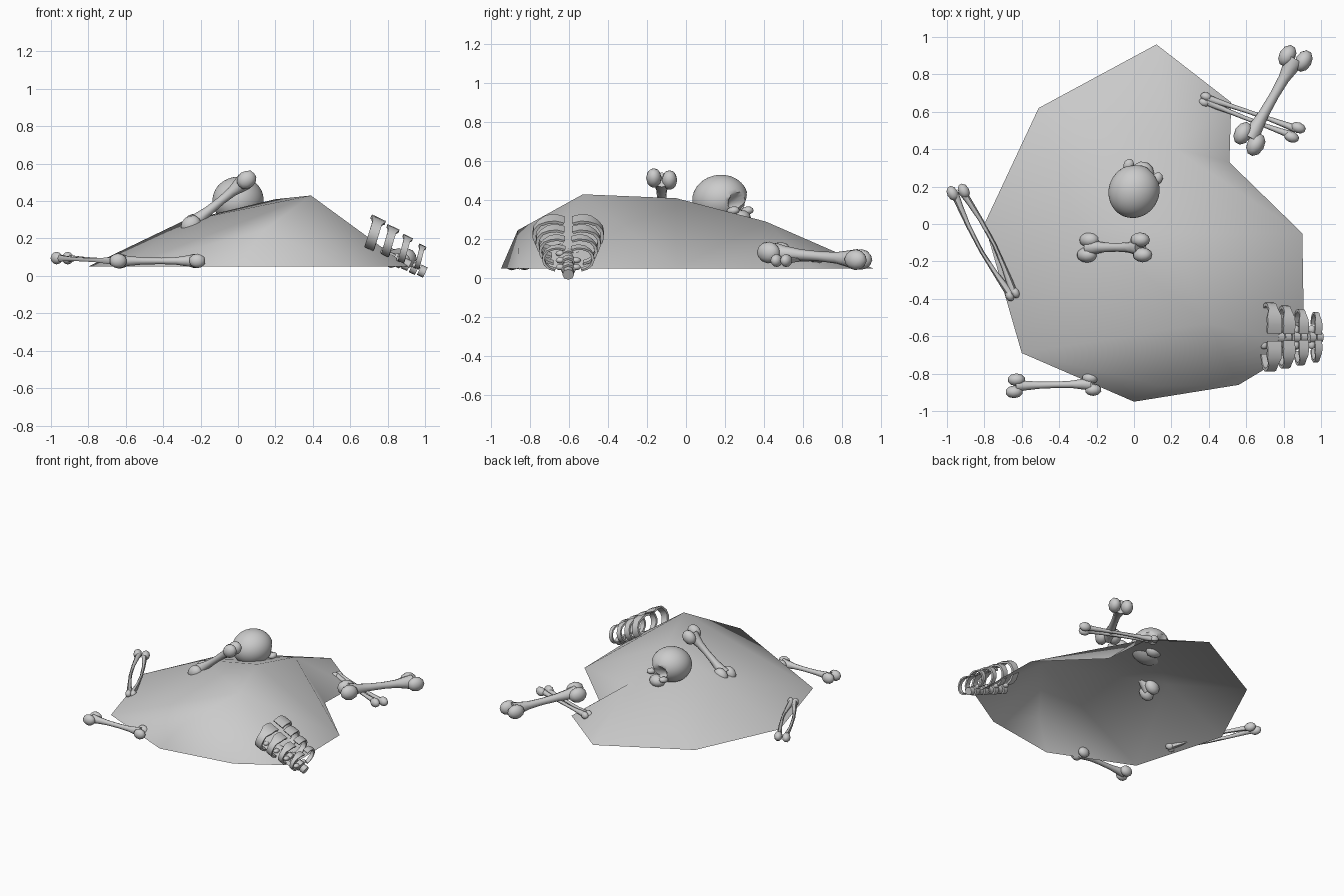
import bpy, bmesh, math
from mathutils import Vector, Matrix
from mathutils.geometry import delaunay_2d_cdt

cube = bpy.data.objects.get("Cube")
if cube:
    bpy.data.objects.remove(cube, do_unlink=True)

grey = bpy.data.materials.new("plain_grey")
grey.use_nodes = True
COLOUR = (0.6, 0.6, 0.6, 1)
grey.diffuse_color = COLOUR
grey.node_tree.nodes["Principled BSDF"].inputs["Base Color"].default_value = COLOUR


def finish(name, bm, sharp=None):
    """Turn a bmesh into a smooth-shaded object."""
    mesh = bpy.data.meshes.new(name)
    bm.to_mesh(mesh)
    bm.free()
    mesh.materials.append(grey)
    obj = bpy.data.objects.new(name, mesh)
    bpy.context.collection.objects.link(obj)
    mesh.shade_smooth()
    if sharp:
        mesh.set_sharp_from_angle(angle=math.radians(sharp))


def loft(bm, rings):
    """Skin rings of points into a capped tube."""
    loops = [[bm.verts.new(p) for p in ring] for ring in rings]
    n = len(loops[0])
    for a, b in zip(loops, loops[1:]):
        for i in range(n):
            j = (i + 1) % n
            bm.faces.new((a[i], a[j], b[j], b[i]))
    bm.faces.new(loops[0][::-1])
    bm.faces.new(loops[-1])


def blob(bm, centre, size, rot=Matrix.Identity(3), detail=2):
    """Ellipsoid used for joints and lobes."""
    m = Matrix.Translation(centre) @ rot.to_4x4() @ Matrix.Diagonal((*size, 1))
    bmesh.ops.create_icosphere(bm, subdivisions=detail, radius=1, matrix=m)


def frame(start, end):
    """Axis, sideways direction and rotation of a bone."""
    axis = (end - start).normalized()
    side = axis.cross(Vector((0, 0, 1))).normalized()
    return axis, side, Matrix((axis, side, axis.cross(side))).transposed()


def shaft(bm, start, end, radius, bow=Vector((0, 0, 0)), sides=8):
    """Waisted bone shaft, bowed sideways in the middle."""
    axis, side, rot = frame(start, end)
    up = side.cross(axis)
    rings = []
    for t, k in ((0, 1.7), (0.12, 1.3), (0.3, 0.95), (0.55, 0.85), (0.75, 1), (0.88, 1.4), (1, 1.8)):
        c = start.lerp(end, t) + bow * math.sin(math.pi * t)
        rings.append([c + (side * math.cos(a) - up * math.sin(a)) * radius * k
                      for a in (2 * math.pi * i / sides for i in range(sides))])
    loft(bm, rings)


def long_bone(name, start, end, radius, knob):
    """Single bone with a pair of lobes on each end."""
    start, end = Vector(start), Vector(end)
    axis, side, rot = frame(start, end)
    bm = bmesh.new()
    shaft(bm, start, end, radius)
    for p, out, k in ((start, -1, 1), (end, 1, 0.95)):
        for s in (-1, 1):
            lobe = p + side * s * knob * 0.72 + axis * out * knob * (0.1 + 0.15 * s)
            blob(bm, lobe, (knob * 1.05 * k, knob * 0.75 * k, knob * 0.9 * k), rot)
    bmesh.ops.recalc_face_normals(bm, faces=bm.faces)
    finish(name, bm, 60)


def forearm(name, start, end, radius, knob, spread):
    """Two thin bones side by side, joined at elbow and wrist."""
    start, end = Vector(start), Vector(end)
    axis, side, rot = frame(start, end)
    bm = bmesh.new()
    for s in (-1, 1):
        offset = side * s * radius * 1.1
        shaft(bm, start + offset * 1.4, end + offset * 0.6, radius, side * s * spread, 6)
        blob(bm, start + side * s * knob * 0.7 - axis * knob * 0.2 * s,
             (knob, knob * 0.7, knob * 0.8), rot)
        blob(bm, end + side * s * knob * 0.4, (knob * 0.75, knob * 0.55, knob * 0.65), rot)
    bmesh.ops.recalc_face_normals(bm, faces=bm.faces)
    finish(name, bm, 60)


# Mound: open faceted shell spanning a rim and a few ridge points
rim = [(0.12, 0.96), (0.52, 0.65), (0.51, 0.33), (0.9, -0.05), (0.91, -0.65),
       (0.56, -0.86), (0, -0.95), (-0.6, -0.69), (-0.8, 0), (-0.51, 0.62)]
peaks = [(0.39, -0.53, 0.43), (0.2, -0.05, 0.41), (-0.3, 0, 0.29), (0.2, 0.41, 0.29), (0.14, -0.865, 0.245)]
points = [Vector((x, y, 0.05)) for x, y in rim] + [Vector(p) for p in peaks]
n = len(rim)
TOP, MID, WEST, NORTH, FRONT = range(n, n + 5)
edges = [(i, (i + 1) % n) for i in range(n)]
edges += [(TOP, MID), (MID, NORTH), (MID, WEST), (3, NORTH), (3, MID), (FRONT, TOP),
          (7, FRONT), (7, TOP), (TOP, WEST), (WEST, NORTH), (9, NORTH)]
flat = delaunay_2d_cdt([p.xy for p in points], edges, [list(range(n))[::-1]], 1, 1e-5)
bm = bmesh.new()
verts = [bm.verts.new((v.x, v.y, points[src[0]].z)) for v, src in zip(flat[0], flat[3])]
for f in flat[2]:
    bm.faces.new([verts[i] for i in f])
finish("mound", bm)

# Loose bones
long_bone("thigh_bone", (0.62, 0.46, 0.13), (0.86, 0.88, 0.095), 0.03, 0.062)
long_bone("shin_bone", (-0.63, -0.865, 0.08), (-0.23, -0.855, 0.08), 0.02, 0.045)
long_bone("planted_bone", (-0.24, -0.125, 0.28), (0.035, -0.125, 0.505), 0.027, 0.056)
forearm("left_forearm", (0.86, 0.49, 0.09), (0.38, 0.665, 0.1), 0.013, 0.042, 0.005)
forearm("right_forearm", (-0.94, 0.17, 0.095), (-0.65, -0.375, 0.08), 0.013, 0.042, 0.025)

# Skull: dome with sunken eyes and nose, then cheekbones and upper jaw
bm = bmesh.new()
blob(bm, (0, 0, 0), (0.135, 0.145, 0.125), detail=4)
hollows = [(-0.055, -0.035, 0.05, 0.06), (0.055, -0.035, 0.05, 0.06), (0, -0.075, 0.03, 0.035)]
for x, z, radius, depth in hollows:
    for v in bm.verts:
        d = (v.co - Vector((x, -0.125, z))).length
        v.co.y += depth * max(0, 1 - (d / radius) ** 2)
for s in (-1, 1):
    blob(bm, (s * 0.085, -0.105, -0.075), (0.028, 0.035, 0.022))
blob(bm, (0, -0.1, -0.115), (0.06, 0.055, 0.045))
pose = (Matrix.Translation((0, 0.175, 0.405)) @ Matrix.Rotation(math.radians(155), 4, "Z")
        @ Matrix.Rotation(math.radians(-8), 4, "X"))
bm.transform(pose)
finish("skull", bm, 50)

# Rib cage lying on its back: paired curved slabs along a sloping spine
along = Vector((0.9, 0, -0.43)).normalized()
up = Vector((0.43, 0, 0.9)).normalized()
across = Vector((0, 1, 0))
head, tail = Vector((0.69, -0.605, 0.15)), Vector((0.945, -0.605, 0.045))
ribs, spine = bmesh.new(), bmesh.new()
for i in range(4):
    base = head.lerp(tail, i / 3)
    size = 1 - 0.09 * i
    half = 0.036 - 0.006 * i
    for s in (-1, 1):
        rings = []
        for k in range(9):
            a = math.radians(-80 + k * 25)
            wide = half * (1.15 if k > 5 else 0.75)
            ring = []
            for da, r in ((-wide, 0.92), (wide, 0.92), (wide, 1.1), (-wide, 1.1)):
                ring.append(base + along * (da - 0.012 * math.sin(a)) + up * (0.085 + 0.08 * r * math.sin(a)) * size
                            + across * s * (0.075 + 0.1 * r * math.cos(a)) * size)
            rings.append(ring)
        loft(ribs, rings)
    # Vertebra body with a pair of side knobs
    for t, r in ((0, 0.036), (0.045, 0.03)):
        c = base + along * t
        loft(spine, [[c + along * h + (across * math.cos(a) + up * math.sin(a)) * r
                      for a in (math.pi * j / 4 for j in range(8))] for h in (-0.018, 0.018)])
    for s in (-1, 1):
        blob(spine, base + across * s * 0.04 + up * 0.012, (0.02, 0.025, 0.016))
for name, bm in (("ribs", ribs), ("spine", spine)):
    bmesh.ops.recalc_face_normals(bm, faces=bm.faces)
    finish(name, bm, 50)
